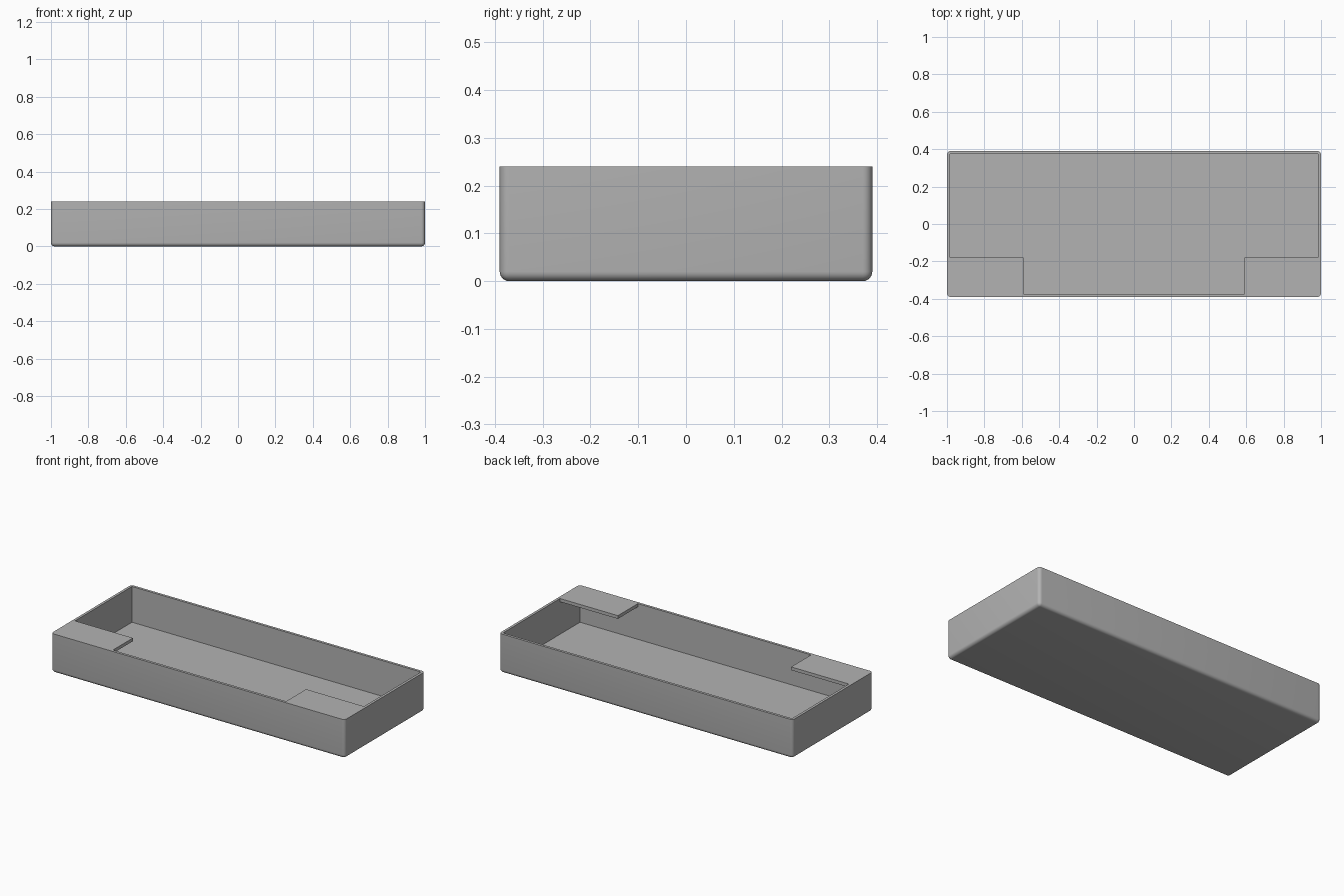
import bpy
import bmesh
import math

old = bpy.data.objects.get("Cube")
if old:
    bpy.data.objects.remove(old, do_unlink=True)

HALF_X, HALF_Y, HEIGHT = 1.0, 0.39, 0.24
WALL, FLOOR, SHELF = 0.016, 0.02, 0.02
SHELF_X, SHELF_Y = 0.59, -0.18      # inner edges of the corner shelves
RADIUS = 0.02
IN_X, IN_Y = HALF_X - WALL, HALF_Y - WALL

grey = bpy.data.materials.new("plain grey")
grey.use_nodes = True
colour = (0.45, 0.45, 0.45, 1)
grey.diffuse_color = colour
grey.node_tree.nodes["Principled BSDF"].inputs["Base Color"].default_value = colour


def prism(name, outline, z0, z1, rounded=False):
    """Extrude an outline, optionally rounding every edge below the rim."""
    bm = bmesh.new()
    base = bm.faces.new([bm.verts.new((x, y, z0)) for x, y in outline])
    ext = bmesh.ops.extrude_face_region(bm, geom=[base])
    for v in ext["geom"]:
        if isinstance(v, bmesh.types.BMVert):
            v.co.z = z1
    bmesh.ops.recalc_face_normals(bm, faces=bm.faces)
    if rounded:
        edges = [e for e in bm.edges if min(v.co.z for v in e.verts) < z1 - 0.001]
        bmesh.ops.bevel(bm, geom=edges, offset=RADIUS, segments=6,
                        profile=0.5, affect='EDGES')
    mesh = bpy.data.meshes.new(name)
    bm.to_mesh(mesh)
    bm.free()
    obj = bpy.data.objects.new(name, mesh)
    bpy.context.collection.objects.link(obj)
    mesh.materials.append(grey)
    return obj


def rectangle(x, y):
    return [(-x, -y), (x, -y), (x, y), (-x, y)]


def cut(target, cutter):
    cutter.hide_render = True
    bpy.ops.object.select_all(action='DESELECT')
    bpy.context.view_layer.objects.active = target
    target.select_set(True)
    mod = target.modifiers.new("cut", 'BOOLEAN')
    mod.operation = 'DIFFERENCE'
    mod.solver = 'EXACT'
    mod.object = cutter
    bpy.ops.object.modifier_apply(modifier=mod.name)
    bpy.data.objects.remove(cutter, do_unlink=True)


# Rounded outer body
tray = prism("tray", rectangle(HALF_X, HALF_Y), 0, HEIGHT, rounded=True)

# Hollow interior, leaving a lid on top
cut(tray, prism("cavity_cutter", rectangle(IN_X, IN_Y), FLOOR, HEIGHT - SHELF))

# Opening through the lid, leaving a flush shelf in each front corner
right_side = [(SHELF_X, -IN_Y), (SHELF_X, SHELF_Y), (IN_X, SHELF_Y), (IN_X, IN_Y)]
outline = right_side + [(-x, y) for x, y in reversed(right_side)]
cut(tray, prism("opening_cutter", outline, HEIGHT / 2, HEIGHT + 0.1))

# Merge the coplanar pieces of the walls
bm = bmesh.new()
bm.from_mesh(tray.data)
bmesh.ops.remove_doubles(bm, verts=bm.verts, dist=0.0001)
bmesh.ops.dissolve_limit(bm, angle_limit=math.radians(0.5),
                         verts=bm.verts, edges=bm.edges)
bm.to_mesh(tray.data)
bm.free()

bpy.context.view_layer.objects.active = tray
tray.select_set(True)
bpy.ops.object.shade_smooth_by_angle(angle=math.radians(30))
